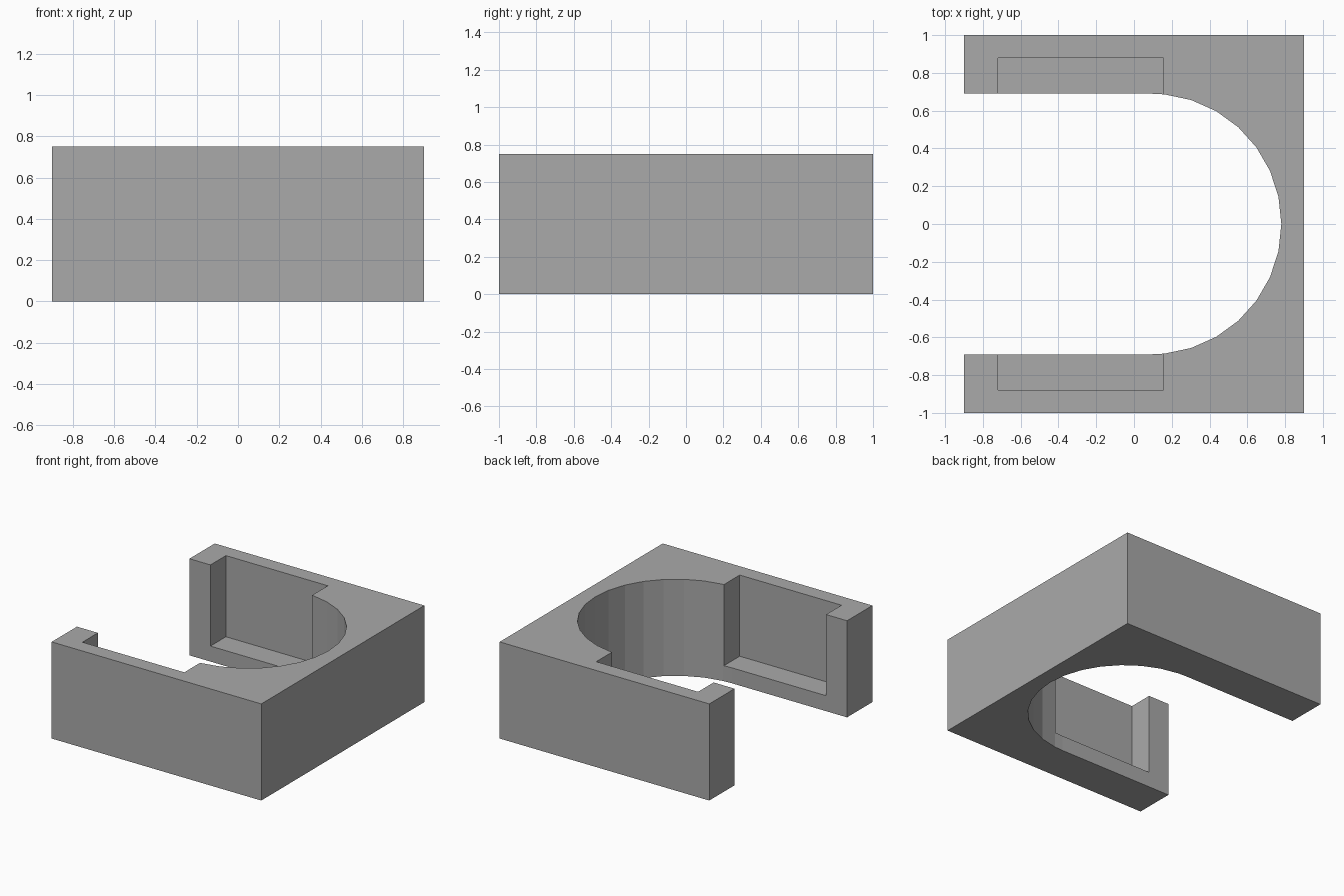
import bpy
import bmesh
from math import sin, cos, radians

cube = bpy.data.objects.get("Cube")
if cube:
    bpy.data.objects.remove(cube, do_unlink=True)

HALF_X, HALF_Y, HEIGHT = 0.9, 1.0, 0.75
BORE_X, BORE_R = 0.09, 0.69
FLOOR = 0.12

grey = bpy.data.materials.new("plain grey")
grey.use_nodes = True
grey.diffuse_color = (0.4, 0.4, 0.4, 1)
grey.node_tree.nodes["Principled BSDF"].inputs["Base Color"].default_value = (0.4, 0.4, 0.4, 1)


def prism(name, outline, z0, z1):
    """Extrude a closed xy outline from z0 to z1."""
    bm = bmesh.new()
    base = bm.faces.new([bm.verts.new((x, y, z0)) for x, y in outline])
    top = bmesh.ops.extrude_face_region(bm, geom=[base])["geom"]
    verts = [v for v in top if isinstance(v, bmesh.types.BMVert)]
    bmesh.ops.translate(bm, verts=verts, vec=(0, 0, z1 - z0))
    bmesh.ops.recalc_face_normals(bm, faces=bm.faces)
    mesh = bpy.data.meshes.new(name)
    bm.to_mesh(mesh)
    bm.free()
    mesh.materials.append(grey)
    obj = bpy.data.objects.new(name, mesh)
    bpy.context.collection.objects.link(obj)
    return obj


# U-shaped block: square outside, faceted round bore open towards -x
arc = [(BORE_X + BORE_R * cos(radians(a)), BORE_R * sin(radians(a)))
       for a in range(-84, 85, 12)]
outline = [(-HALF_X, -HALF_Y), (HALF_X, -HALF_Y), (HALF_X, HALF_Y), (-HALF_X, HALF_Y),
           (-HALF_X, BORE_R), (BORE_X, BORE_R)]
outline += arc[::-1]
outline += [(BORE_X, -BORE_R), (-HALF_X, -BORE_R)]
body = prism("clamp_body", outline, 0, HEIGHT)

# Pockets in the inner face of each arm, open at the top
for side, label in ((1, "back"), (-1, "front")):
    rect = [(-0.72, 0.5 * side), (0.155, 0.5 * side),
            (0.155, 0.88 * side), (-0.72, 0.88 * side)]
    cutter = prism(label + "_pocket_cutter", rect, FLOOR, HEIGHT + 0.1)
    cutter.hide_render = True
    cutter.hide_set(True)
    cut = body.modifiers.new(label + " pocket", "BOOLEAN")
    cut.operation = "DIFFERENCE"
    cut.solver = "EXACT"
    cut.object = cutter
